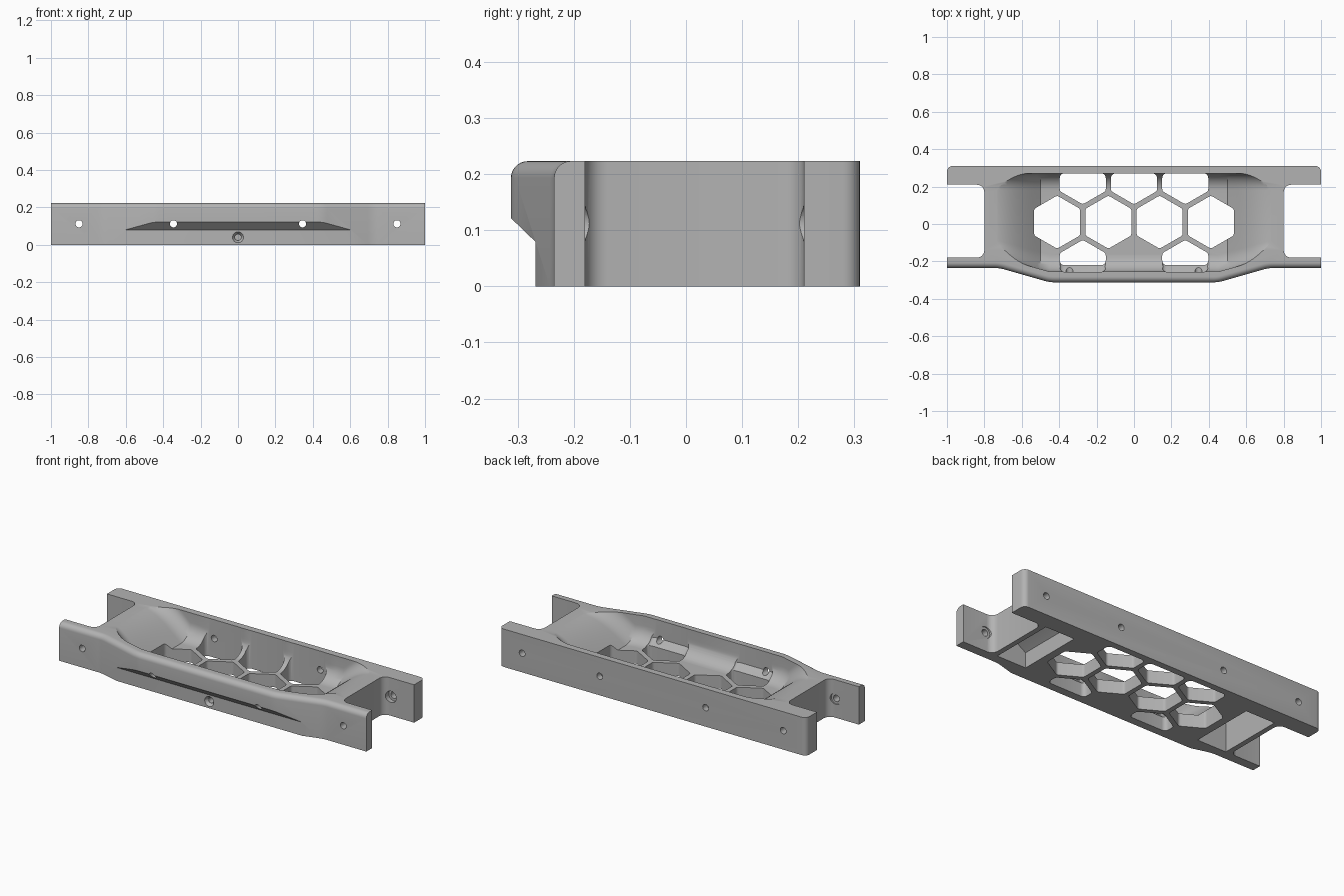
import bpy, bmesh, math
from mathutils import Vector, Matrix

cube = bpy.data.objects.get("Cube")
if cube:
    bpy.data.objects.remove(cube, do_unlink=True)

HEIGHT = 0.223      # overall height
FLOOR = 0.075       # floor thickness
BACK_IN = 0.27      # inner face of back wall
FRONT_IN = -0.255   # inner face of front wall

grey = bpy.data.materials.new("light_grey")
grey.use_nodes = True
grey.diffuse_color = (0.45, 0.45, 0.45, 1)
grey.node_tree.nodes["Principled BSDF"].inputs["Base Color"].default_value = grey.diffuse_color


def rounded(corners, steps=6):
    """Polygon from (x, y, radius) corners with arcs at each corner."""
    out = []
    n = len(corners)
    for i, (x, y, r) in enumerate(corners):
        p = Vector((x, y))
        if r == 0:
            out.append(p)
            continue
        a = (Vector(corners[i - 1][:2]) - p).normalized()
        b = (Vector(corners[(i + 1) % n][:2]) - p).normalized()
        half = math.acos(max(-1, min(1, a.dot(b)))) / 2
        start = p + a * r / math.tan(half)
        end = p + b * r / math.tan(half)
        centre = p + (a + b).normalized() * r / math.sin(half)
        a0 = math.atan2(start.y - centre.y, start.x - centre.x)
        a1 = math.atan2(end.y - centre.y, end.x - centre.x)
        sweep = (a1 - a0 + math.pi) % (2 * math.pi) - math.pi
        for k in range(steps + 1):
            t = a0 + sweep * k / steps
            out.append(centre + Vector((math.cos(t), math.sin(t))) * r)
    return out


def orient(bm):
    """Make all faces point outwards."""
    bm.normal_update()
    bmesh.ops.recalc_face_normals(bm, faces=bm.faces[:])
    bm.normal_update()
    if bm.calc_volume(signed=True) < 0:
        bmesh.ops.reverse_faces(bm, faces=bm.faces[:])
        bm.normal_update()


def finish(bm, name):
    orient(bm)
    mesh = bpy.data.meshes.new(name)
    bm.to_mesh(mesh)
    bm.free()
    obj = bpy.data.objects.new(name, mesh)
    bpy.context.scene.collection.objects.link(obj)
    mesh.materials.append(grey)
    return obj


def loft(rings):
    """Closed solid through a list of equal-length rings."""
    bm = bmesh.new()
    rows = [[bm.verts.new(p) for p in ring] for ring in rings]
    n = len(rows[0])
    for a, b in zip(rows, rows[1:]):
        for i in range(n):
            j = (i + 1) % n
            bm.faces.new((a[i], a[j], b[j], b[i]))
    bm.faces.new(rows[0][::-1])
    bm.faces.new(rows[-1])
    return bm


def prism(points, low, high):
    return loft([[(p[0], p[1], z) for p in points] for z in (low, high)])


def prism_x(profile, x0, x1):
    return loft([[(x, y, z) for y, z in profile] for x in (x0, x1)])


def prism_y(profile, y0, y1):
    return loft([[(x, y, z) for x, z in profile] for y in (y0, y1)])


def bore(x, z, y0, y1, r0, r1):
    """Round hole along y, tapered when the radii differ."""
    bm = bmesh.new()
    turn = Matrix.Translation((x, (y0 + y1) / 2, z)) @ Matrix.Rotation(-math.pi / 2, 4, 'X')
    bmesh.ops.create_cone(bm, cap_ends=True, segments=32, radius1=r0, radius2=r1,
                          depth=y1 - y0, matrix=turn)
    return bm


# Frame body: H-shaped plan with a swollen front
half_plan = [(1, 0.31, 0.03), (1, 0.21, 0), (0.8, 0.21, 0.04), (0.8, -0.18, 0.04),
             (1, -0.18, 0), (1, -0.235, 0), (0.72, -0.235, 0.2), (0.45, -0.312, 0.2)]
outline = half_plan + [(-x, y, r) for x, y, r in reversed(half_plan)]
body = prism(rounded(outline), 0, HEIGHT)
orient(body)
front_rim = [e for e in body.edges
             if all(v.co.z > HEIGHT - 0.001 and v.co.y < -0.23 for v in e.verts)
             and any(f.normal.y < -0.5 for f in e.link_faces)]
bmesh.ops.bevel(body, geom=front_rim, offset=0.03, segments=7, profile=0.5, affect='EDGES')
frame = finish(body, "bracket_frame")


def cut(bm):
    tool = finish(bm, "cutter")
    tool.hide_render = True
    mod = frame.modifiers.new("cut", 'BOOLEAN')
    mod.operation = 'DIFFERENCE'
    mod.solver = 'EXACT'
    mod.object = tool
    bpy.context.view_layer.objects.active = frame
    bpy.ops.object.modifier_apply(modifier=mod.name)
    bpy.data.objects.remove(tool, do_unlink=True)


# Undercut below the front swelling
cut(prism_x([(-0.5, -0.1), (-0.268, -0.1), (-0.268, 0.079), (-0.5, 0.303)], -0.9, 0.9))


# Basin: U section whose floor rises to the rim at both ends
def basin_ring(x):
    t = min(max((abs(x) - 0.5) / 0.26, 0), 1)
    floor = FLOOR + 0.15 * math.sin(t * math.pi / 2)
    s = min(max((abs(x) - 0.45) / 0.27, 0), 1)
    front = FRONT_IN + 0.075 * s
    r = 0.09
    arc = [k / 10 * math.pi / 2 for k in range(11)]
    ring = [(x, front, 0.5)]
    ring += [(x, front + r - r * math.cos(a), floor + r - r * math.sin(a)) for a in arc]
    ring += [(x, BACK_IN - r + r * math.sin(a), floor + r - r * math.cos(a)) for a in arc]
    return ring + [(x, BACK_IN, 0.5)]


side = [0.45] + [0.5 + 0.26 * i / 16 for i in range(17)]
cut(loft([basin_ring(x) for x in [-x for x in reversed(side)] + side]))

# Hollows under the raised ends
for s in (-1, 1):
    hollow = [(0.58, -0.1), (0.77, -0.1), (0.77, 0.18), (0.7, 0.165), (0.58, 0.09)]
    cut(prism_y([(s * x, z) for x, z in hollow], -0.18, 0.21))

# Honeycomb openings
R, W, PITCH, ROW_Y = 0.142, 0.123, 0.274, 0.01
for i in range(4):
    x = (i - 1.5) * PITCH
    hexagon = [(x + R * math.sin(k * math.pi / 3), ROW_Y + R * math.cos(k * math.pi / 3), 0.02)
               for k in range(6)]
    cut(prism(rounded(hexagon), -0.1, 0.4))


def part_hex(x, centre, limit):
    """Hexagon trimmed flat against a wall; it points to the middle."""
    d = -1 if limit > 0 else 1
    return rounded([(x, centre + d * R, 0.02), (x + W, centre + d * R / 2, 0.02),
                    (x + W, limit, 0.025), (x - W, limit, 0.025),
                    (x - W, centre + d * R / 2, 0.02)])


for x in (-PITCH, 0, PITCH):
    cut(prism(part_hex(x, 0.247, BACK_IN + 0.001), -0.1, 0.4))

# Front openings have a sloping ledge above the undercut
for x in (-PITCH, PITCH):
    lower = part_hex(x, -0.227, -0.22)
    upper = part_hex(x, -0.227, FRONT_IN - 0.001)
    cut(loft([[(p.x, p.y, z) for p in ring] for ring, z in
              ((lower, -0.1), (lower, 0.08), (upper, 0.115), (upper, 0.4))]))

# Screw holes through both rails, wider inside the end notches
for x in (-0.85, -0.345, 0.345, 0.85):
    cut(bore(x, 0.112, -0.5, 0.5, 0.019, 0.019))
for x in (-0.85, 0.85):
    cut(bore(x, 0.112, -0.185, 0.235, 0.033, 0.033))

# Countersunk blind hole at front centre
cut(bore(0, 0.04, -0.28, -0.17, 0.016, 0.016))
cut(bore(0, 0.04, -0.269, -0.25, 0.03, 0.017))

# Shading
bpy.ops.object.select_all(action='DESELECT')
frame.select_set(True)
bpy.context.view_layer.objects.active = frame
bpy.ops.object.shade_smooth_by_angle(angle=math.radians(30))
